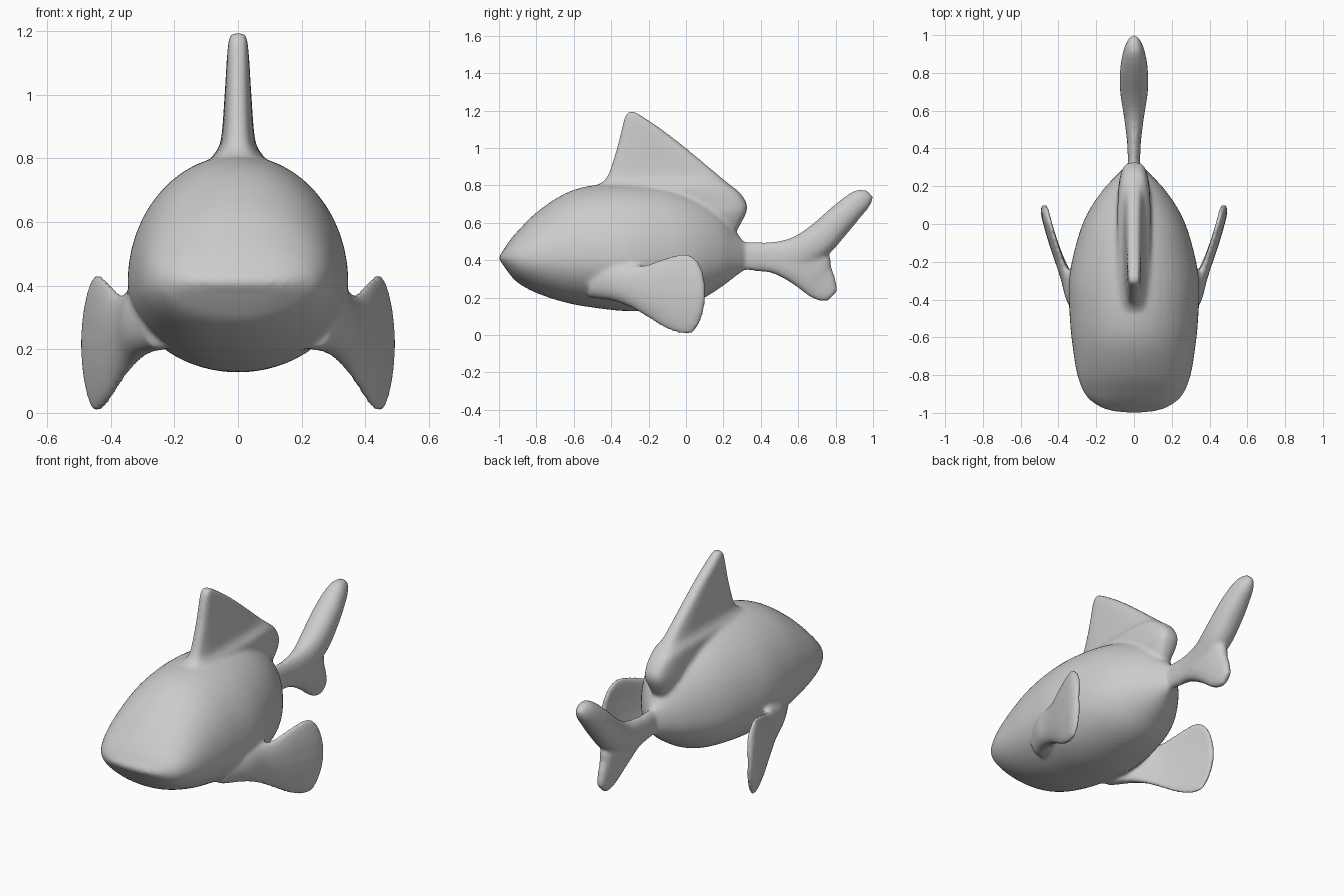
import bpy, bmesh
from math import cos, sin, pi, copysign
from mathutils import Vector

if "Cube" in bpy.data.objects:
    bpy.data.objects.remove(bpy.data.objects["Cube"])


def resample(rows, steps=4):
    """Smooth a table of section values with a Catmull-Rom curve."""
    out, n = [], len(rows)
    for i in range(n - 1):
        p0, p1, p2, p3 = (rows[min(max(i + k, 0), n - 1)] for k in (-1, 0, 1, 2))
        for s in range(steps):
            t = s / steps
            out.append([0.5 * (2*b + (c - a)*t + (2*a - 5*b + 4*c - d)*t*t + (3*b - a - 3*c + d)*t**3)
                        for a, b, c, d in zip(p0, p1, p2, p3)])
    out.append(list(rows[-1]))
    return out


def loft(name, rings):
    """Skin equal-sized rings of points and cap both ends."""
    bm = bmesh.new()
    vs = [[bm.verts.new(p) for p in r] for r in rings]
    n = len(vs[0])
    for a, b in zip(vs, vs[1:]):
        for i in range(n):
            j = (i + 1) % n
            bm.faces.new((a[i], a[j], b[j], b[i]))
    bm.faces.new(vs[0])
    bm.faces.new(vs[-1])
    bmesh.ops.recalc_face_normals(bm, faces=bm.faces)
    me = bpy.data.meshes.new(name)
    bm.to_mesh(me)
    bm.free()
    ob = bpy.data.objects.new(name, me)
    bpy.context.collection.objects.link(ob)
    return ob


def power(v, e):
    return copysign(abs(v) ** e, v)


def blade(name, rows, e=0.6, side=1, bow=0.0):
    """Fin from rows of (x, edge A y, z, edge B y, z, half thickness)."""
    rings = []
    for x, ya, za, yb, zb, t in resample(rows):
        ring = []
        for k in range(24):
            a = 2 * pi * k / 24
            u, w = power(cos(a), e), power(sin(a), e)
            px = x + t * w - bow * u * u
            ring.append(Vector((side * px, (ya + yb)/2 + u*(yb - ya)/2, (za + zb)/2 + u*(zb - za)/2)))
        rings.append(ring)
    return loft(name, rings)


# body: y, half width, bottom, middle, top
body_rows = [
    (-1.0, .06, .402, .412, .422), (-.985, .14, .385, .412, .44), (-.95, .21, .335, .412, .495),
    (-.9, .26, .28, .411, .555), (-.8, .30, .225, .41, .655), (-.65, .325, .175, .41, .755),
    (-.5, .34, .147, .41, .80), (-.3, .345, .127, .41, .81), (-.1, .305, .14, .41, .79),
    (.05, .25, .175, .41, .74), (.18, .165, .25, .42, .66), (.26, .09, .31, .42, .56),
    (.31, .04, .345, .42, .50)]
rings = []
for y, w, lo, mid, hi in resample(body_rows):
    ring = []
    for k in range(48):
        a = 2 * pi * k / 48
        s = sin(a)
        ring.append(Vector((w * cos(a), y, mid + s * ((hi - mid) if s > 0 else (mid - lo)))))
    rings.append(ring)
body = loft("fish_body", rings)

# dorsal fin, stacked upward with a flared base
dorsal = [(0, f, z, b, z, t) for z, f, b, t in [
    (.50, -.30, .24, .04), (.57, -.40, .28, .07), (.65, -.45, .322, .09), (.70, -.47, .327, .09),
    (.76, -.485, .29, .09), (.80, -.47, .24, .085), (.85, -.42, .18, .055), (1.0, -.37, .0, .042),
    (1.1, -.345, -.13, .036), (1.17, -.325, -.235, .03), (1.194, -.305, -.275, .024)]]
parts = [blade("dorsal_fin", dorsal)]

# tail fin: upper and lower lobes sharing the stalk
upper = [(0, .22, .36, .22, .50, .04), (0, .35, .343, .35, .497, .026), (0, .45, .335, .45, .497, .038),
         (0, .60, .34, .56, .52, .055), (0, .75, .42, .66, .58, .074), (0, .86, .54, .77, .675, .074),
         (0, .93, .625, .85, .74, .062), (0, .98, .685, .91, .775, .045), (0, 1.003, .735, .965, .775, .02)]
lower = [(0, .30, .35, .30, .49, .03), (0, .45, .333, .45, .49, .038), (0, .55, .285, .62, .52, .05),
         (0, .61, .243, .76, .43, .045), (0, .66, .205, .775, .37, .035), (0, .71, .182, .80, .30, .028),
         (0, .755, .178, .81, .235, .02)]
parts += [blade("tail_upper", upper, 0.9), blade("tail_lower", lower, 0.8)]

# pectoral fins, left and right
pectoral = [(.25, -.52, .20, -.52, .38, .05), (.31, -.40, .185, -.40, .385, .05),
            (.35, -.30, .15, -.30, .38, .036), (.39, -.20, .09, -.22, .375, .025),
            (.425, -.11, .035, -.12, .41, .022), (.457, -.01, .003, -.01, .437, .021),
            (.472, .045, .02, .05, .41, .02), (.478, .085, .09, .09, .345, .016),
            (.48, .10, .16, .10, .28, .01)]
for side, label in ((1, "right"), (-1, "left")):
    parts.append(blade("pectoral_fin_" + label, pectoral, 0.7, side, 0.018))

# fuse every part into one smooth skin
bpy.ops.object.select_all(action='DESELECT')
for ob in parts + [body]:
    ob.select_set(True)
bpy.context.view_layer.objects.active = body
bpy.ops.object.join()
remesh = body.modifiers.new("fuse", 'REMESH')
remesh.mode = 'VOXEL'
remesh.voxel_size = 0.011
remesh.use_smooth_shade = True
smooth = body.modifiers.new("blend", 'SMOOTH')
smooth.factor = 0.5
smooth.iterations = 10
